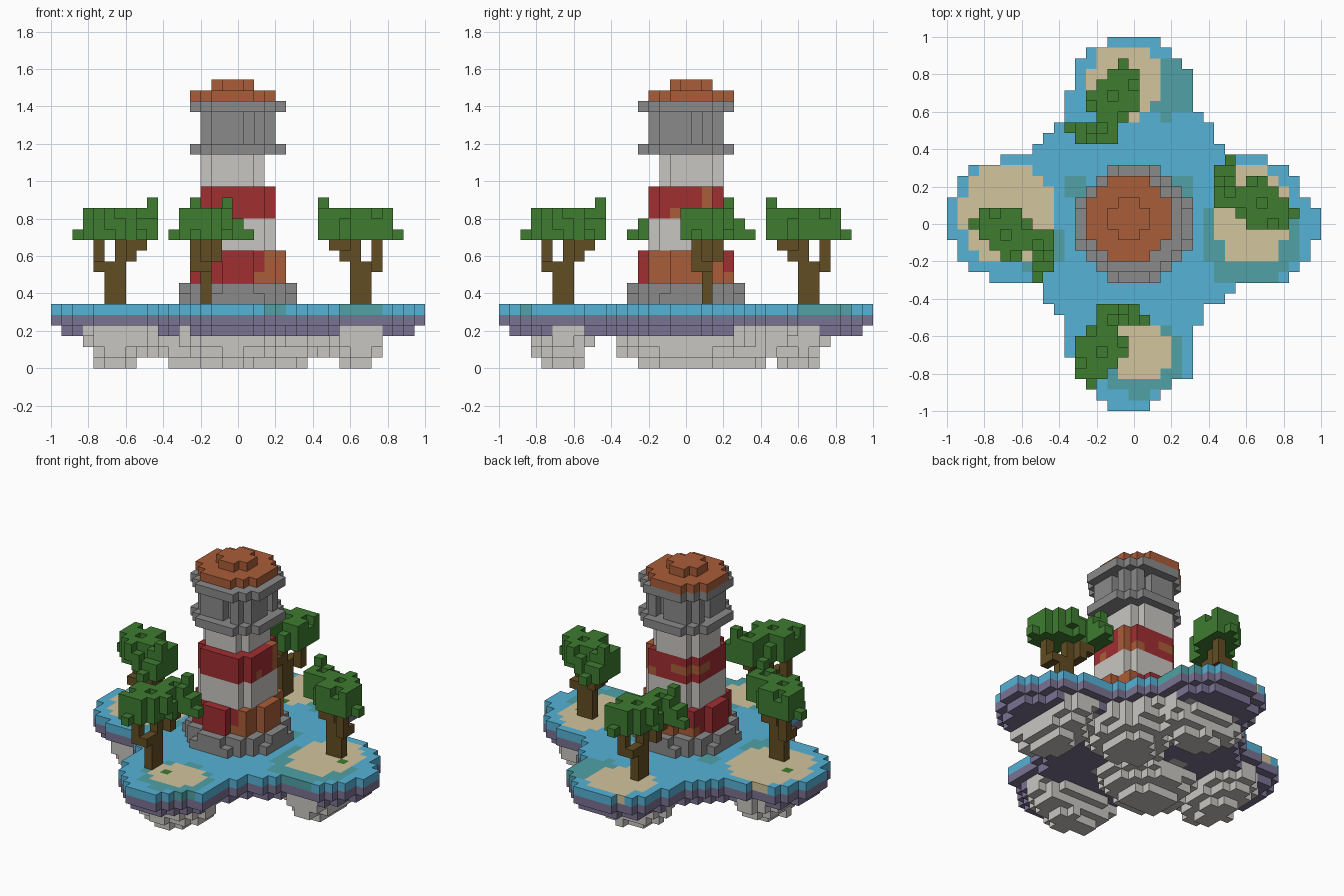
import bpy
import bmesh
import math
from mathutils import Vector

U = 2 / 35  # edge of one block

if "Cube" in bpy.data.objects:
    bpy.data.objects.remove(bpy.data.objects["Cube"])

PALETTE = {
    "water_blue": "55B2D6", "shallow_teal": "50A1A6", "sand": "D2C59D",
    "leaf_green": "3E7C30", "bark_brown": "624D22", "stone_grey": "8A8A8A",
    "pale_stone": "C8C6C2", "band_red": "A12E31", "rust_orange": "AA5D38",
    "slate_purple": "7A7292",
}


def make_material(name, code):
    def linear(c):
        return c / 12.92 if c <= 0.04045 else ((c + 0.055) / 1.055) ** 2.4
    rgb = [linear(int(code[i:i + 2], 16) / 255) for i in (0, 2, 4)]
    mat = bpy.data.materials.new(name)
    mat.use_nodes = True
    mat.diffuse_color = (*rgb, 1)
    bsdf = mat.node_tree.nodes["Principled BSDF"]
    bsdf.inputs["Base Color"].default_value = (*rgb, 1)
    bsdf.inputs["Roughness"].default_value = 0.9
    return mat


materials = {name: make_material(name, code) for name, code in PALETTE.items()}
grid = {}  # block position -> (part, colour)


def put(part, colour, cells, layers):
    """Stack a flat shape through layers; colour may be a rule."""
    for z in layers:
        for x, y in cells:
            c = colour(x, y, z) if callable(colour) else colour
            grid[x, y, z] = (part, c)


def disc(cx, cy, rx, ry=None, wobble=0):
    ry = ry or rx
    cells = set()
    for x in range(-17, 18):
        for y in range(-17, 18):
            dx, dy = (x - cx) / rx, (y - cy) / ry
            edge = 1 + wobble * math.sin(3 * math.atan2(dy, dx) + cx)
            if math.hypot(dx, dy) <= edge:
                cells.add((x, y))
    return cells


# Four-lobed island outline: first and last block of each row, back to front
ROWS = [(-2, 2), (-4, 3), (-5, 4), (-5, 5), (-5, 5), (-6, 5), (-6, 5),
        (-6, 6), (-7, 7), (-8, 7), (-9, 8), (-12, 12), (-15, 14), (-16, 15),
        (-16, 15), (-17, 16), (-17, 17), (-17, 17), (-17, 17), (-16, 16),
        (-16, 16), (-15, 15), (-13, 14), (-8, 9), (-8, 8), (-7, 6), (-6, 6),
        (-6, 5), (-6, 5), (-6, 5), (-5, 5), (-5, 5), (-4, 3), (-3, 2), (-2, 1)]
island = {(x, 17 - i) for i, (a, b) in enumerate(ROWS) for x in range(a, b + 1)}
inner = {(x, y) for x, y in island
         if {(x + 1, y), (x - 1, y), (x, y + 1), (x, y - 1)} <= island}

# Beaches, shallows and grass tufts painted on the water layer
beach = (disc(-0.8, 13.4, 3.5, 3.6) | disc(-11.8, 1, 4.6)
         | disc(11, 0.8, 3.6, 4.6) | disc(0.5, -12, 3.3, 2.8))
shallow = (disc(3, 12.6, 2.8, 2.7) | disc(-9, -2, 2.5)
           | disc(10.8, -1.2, 4.6, 4.8) | disc(0.8, -12.5, 4.1, 3.6)
           | disc(-5.5, 3.5, 1) | disc(4.5, 3.5, 1))
grass = {(13, 1), (-1, -12), (-1, 10), (-14, 1)}


def ground_colour(x, y, z):
    if (x, y) in grass:
        return "leaf_green"
    if (x, y) in beach:
        return "sand"
    return "shallow_teal" if (x, y) in shallow else "water_blue"


put("water", ground_colour, island, [5])
put("island_underside", "slate_purple", island, [4])
put("island_underside", "slate_purple", inner, [3])

# Tapering rock clumps hanging below: centre and the two radii
CLUMPS = [(-11.5, 0, 3, 5.4), (11, 0, 2.8, 5.4), (-0.6, -11.5, 5, 3),
          (0, 10.5, 5, 3), (4.2, 4.4, 4.8, 5), (-4, -2.6, 5.4, 4.4)]
for cx, cy, rx, ry in CLUMPS:
    for z, s in enumerate((0.53, 0.84, 1, 1.05)):
        put("hanging_rocks", "pale_stone",
            disc(cx, cy, rx * s, ry * s, 0.05) & inner, [z])


# Lighthouse tower
def lower_band(x, y, z):
    patch = (x > 2 and y > -4) or (x == 2 and z == 8) or (y > 2 and z == 8)
    return "rust_orange" if patch else "band_red"


def upper_band(x, y, z):
    east = x > 1 and (y, z) in {(2, 16), (2, 15), (3, 14), (2, 14), (-1, 14)}
    west = x < 0 and y > 0 and z == 15
    return "rust_orange" if east or west else "band_red"


put("tower_base", "stone_grey", disc(0, 0, 5.5), [6])
put("tower_base", "stone_grey", disc(0, 0, 5.1), [7])
put("lower_band", lower_band, disc(0, 0, 4.3), range(8, 11))
put("tower_wall", "pale_stone", disc(0, 0, 3.7), range(11, 14))
put("upper_band", upper_band, disc(0, 0, 3.7), range(14, 17))
put("tower_wall", "pale_stone", disc(-0.5, 0.5, 3.2), range(17, 20))
put("gallery", "stone_grey", disc(0, 0, 4.5), [20])
lamp = {(x, y) for x, y in disc(0, 0, 3.7)
        if max(abs(x), abs(y)) < 3 or 1 not in (x, y)}
put("lamp_room", "stone_grey", lamp, range(21, 24))
put("gallery_top", "stone_grey", disc(0, 0, 4.5), [24])
put("roof", "rust_orange", disc(-0.5, 0.5, 4.1), [25])
put("roof_cap", "rust_orange", disc(-0.5, 0.5, 2), [26])

# One tree, described by outward distance u and sideways offset v
SPANS = [(-4, -1), (-5, -1), (-2, 0), (-3, 1), (-3, 1), (-2, 1), (-1, 1), (0, 0)]
crown = {(u, v) for u, (a, b) in enumerate(SPANS, 8) for v in range(a, b + 1)}
middle = {(u, v) for u, v in crown if u < 15 and v > -5}
top = {(u, v) for u, v in middle if v > -4 and (u + 2 * v) % 5}
bottom = {(u, v) for u, v in crown if (2 * u + v) % 5 != 1}
TRUNK = [((11, -1), range(6, 12)), ((12, -1), range(6, 10)),
         ((13, -1), [9]), ((13, 0), range(9, 12)),
         ((10, -1), [10]), ((10, -2), [10, 11]), ((9, -2), [11])]
TURNS = {
    "left_tree": lambda u, v: (u, 1 - v),
    "right_tree": lambda u, v: (-u, v),
    "front_tree": lambda u, v: (-v - 4, -u),
    "back_tree": lambda u, v: (v - 1, u),
}
for name, turn in TURNS.items():
    for cell, layers in TRUNK:
        put(name + "_trunk", "bark_brown", [turn(*cell)], layers)
    for z, leaves in enumerate((bottom, middle, top, {(8, -3)}), 12):
        put(name + "_leaves", "leaf_green", [turn(u, v) for u, v in leaves], [z])


# Turn the blocks of each part into one mesh of exposed faces
def build(part):
    bm = bmesh.new()
    verts, colours = {}, []

    def corner(p):
        key = tuple(round(c * 2) for c in p)
        if key not in verts:
            verts[key] = bm.verts.new((p.x * U, p.y * U, (p.z + 0.5) * U))
        return verts[key]

    for cell, (owner, colour) in grid.items():
        if owner != part:
            continue
        if colour not in colours:
            colours.append(colour)
        centre = Vector(cell)
        for axis in range(3):
            for sign in (-1, 1):
                n = Vector((0, 0, 0))
                n[axis] = sign
                if tuple(int(c) for c in centre + n) in grid:
                    continue
                a = Vector((0, 0, 0))
                a[(axis + 1) % 3] = 1
                b = n.cross(a)
                ring = [corner(centre + (n + a * s + b * t) / 2)
                        for s, t in ((1, 1), (-1, 1), (-1, -1), (1, -1))]
                bm.faces.new(ring).material_index = colours.index(colour)
    mesh = bpy.data.meshes.new(part)
    bm.to_mesh(mesh)
    bm.free()
    for colour in colours:
        mesh.materials.append(materials[colour])
    obj = bpy.data.objects.new(part, mesh)
    bpy.context.scene.collection.objects.link(obj)


for part in sorted({owner for owner, _ in grid.values()}):
    build(part)
